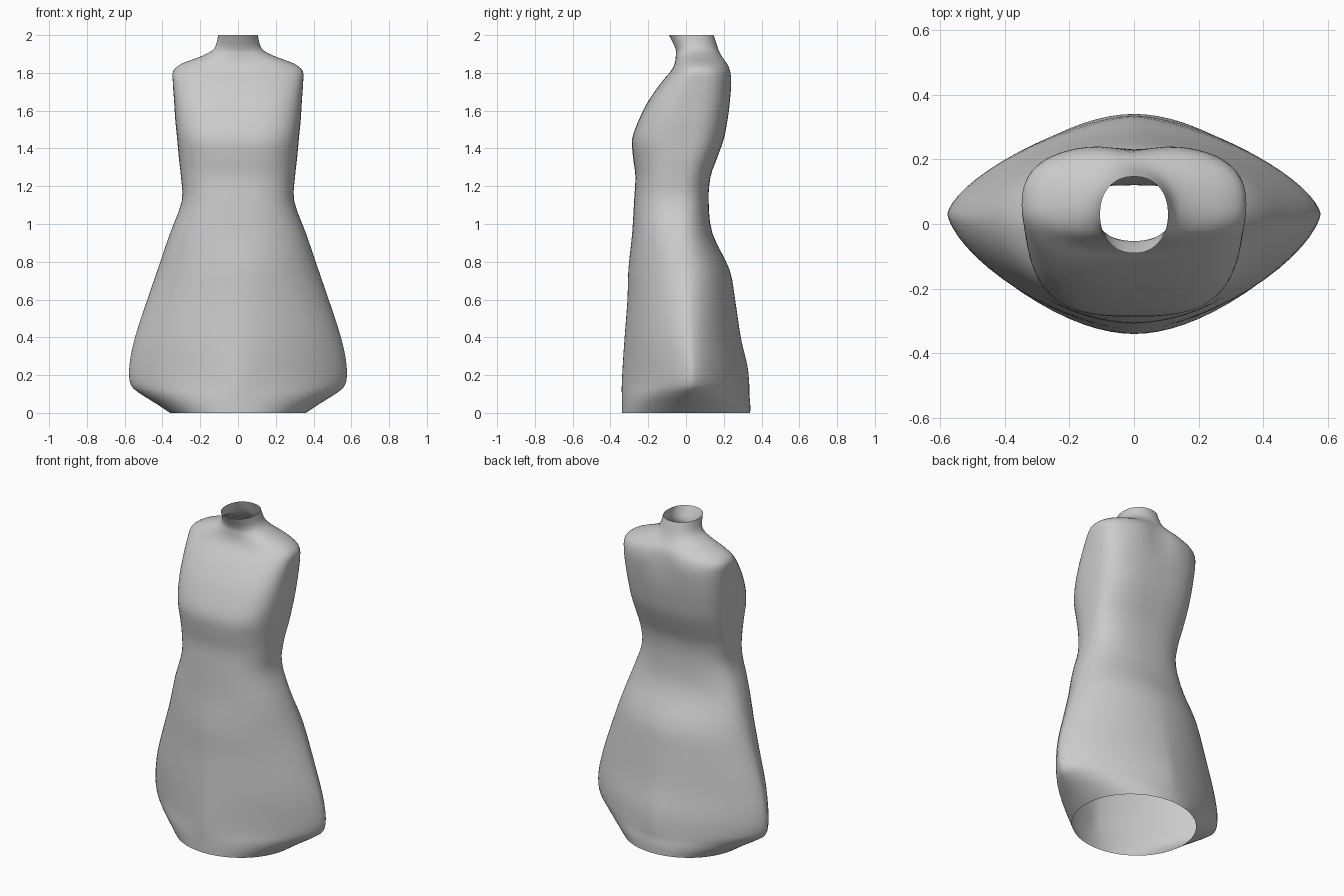
import bpy, bmesh, math

SIDES = 64   # points around the body
STEPS = 3    # rings between two sections

# sections: height, half width, front y, back y, y of the widest point, roundness
SECTIONS = [
    (0.00, 0.36, -0.34, 0.34, 0.00, 2.0),
    (0.05, 0.435, -0.34, 0.34, 0.01, 1.85),
    (0.10, 0.515, -0.34, 0.335, 0.02, 1.65),
    (0.15, 0.568, -0.34, 0.335, 0.03, 1.5),
    (0.25, 0.575, -0.335, 0.325, 0.03, 1.5),
    (0.40, 0.545, -0.325, 0.29, 0.02, 1.6),
    (0.60, 0.48, -0.31, 0.26, 0.01, 1.75),
    (0.76, 0.425, -0.305, 0.23, 0.00, 1.9),
    (0.95, 0.36, -0.285, 0.14, -0.03, 2.2),
    (1.12, 0.298, -0.275, 0.12, -0.04, 2.5),
    (1.25, 0.302, -0.268, 0.13, -0.03, 2.6),
    (1.35, 0.313, -0.28, 0.165, -0.01, 2.7),
    (1.45, 0.322, -0.285, 0.20, 0.00, 2.9),
    (1.55, 0.332, -0.25, 0.22, 0.01, 3.0),
    (1.65, 0.338, -0.20, 0.235, 0.03, 3.0),
    (1.75, 0.345, -0.13, 0.245, 0.05, 2.8),
    (1.81, 0.343, -0.08, 0.24, 0.06, 2.5),
    (1.85, 0.295, -0.06, 0.225, 0.06, 2.2),
    (1.89, 0.19, -0.054, 0.195, 0.06, 2.0),
    (1.93, 0.125, -0.056, 0.172, 0.05, 2.1),
    (2.00, 0.105, -0.09, 0.147, 0.03, 2.2),
]


def blend(a, b, c, d, t):
    """Smooth curve through b and c."""
    return 0.5 * (2 * b + (c - a) * t + (2 * a - 5 * b + 4 * c - d) * t * t
                  + (3 * b - a - 3 * c + d) * t ** 3)


def all_sections():
    last = len(SECTIONS) - 1
    for i in range(last):
        four = [SECTIONS[min(max(i + k, 0), last)] for k in (-1, 0, 1, 2)]
        for s in range(STEPS):
            yield [blend(*vals, s / STEPS) for vals in zip(*four)]
    yield list(SECTIONS[-1])


def power(v, n):
    return math.copysign(abs(v) ** (2 / n), v)


def ring(bm, z, half, front, back, mid, n):
    verts = []
    # shallow hollow between the shoulder blades
    hollow = 0.018 * math.exp(-((z - 1.78) / 0.11) ** 2)
    for k in range(SIDES):
        a = 2 * math.pi * k / SIDES
        x = half * power(math.cos(a), n)
        s = power(math.sin(a), n)
        y = mid + s * ((back - mid) if s > 0 else (mid - front))
        if s > 0:
            y -= hollow * s * math.exp(-(x / 0.08) ** 2)
        verts.append(bm.verts.new((x, y, z)))
    return verts


# Dress form: one open shell, from the hem to the neck
bm = bmesh.new()
rings = [ring(bm, *sec) for sec in all_sections()]
for low, high in zip(rings, rings[1:]):
    for k in range(SIDES):
        j = (k + 1) % SIDES
        bm.faces.new((low[k], low[j], high[j], high[k]))
for f in bm.faces:
    f.smooth = True
mesh = bpy.data.meshes.new("dress_form")
bm.to_mesh(mesh)
bm.free()

grey = bpy.data.materials.new("plain grey")
grey.diffuse_color = (0.6, 0.6, 0.6, 1)
mesh.materials.append(grey)
body = bpy.data.objects.new("dress_form", mesh)
bpy.context.collection.objects.link(body)
